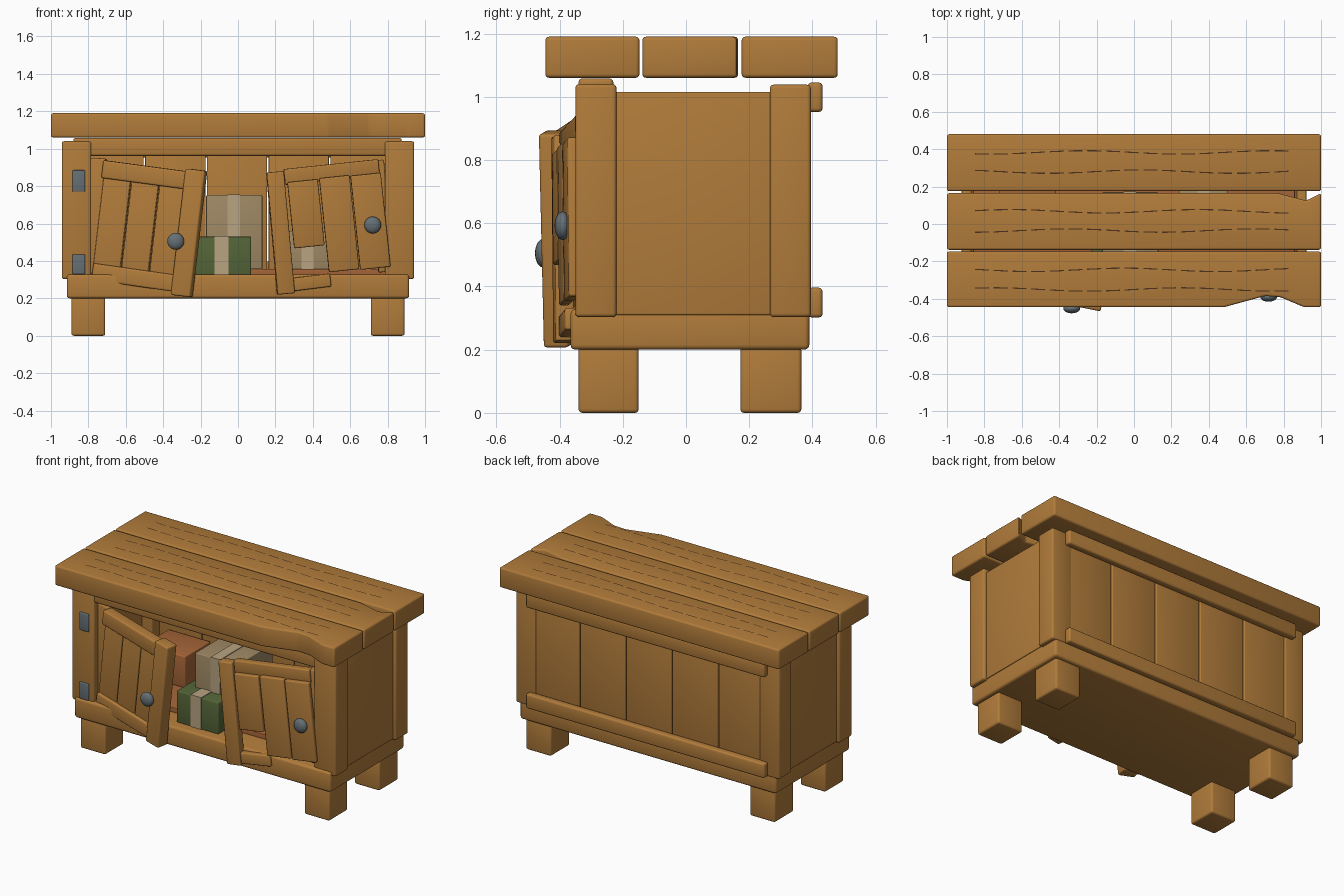
import bpy, bmesh, math
from mathutils import Matrix, Vector

if "Cube" in bpy.data.objects:
    bpy.data.objects.remove(bpy.data.objects["Cube"])


def material(name, r, g, b):
    m = bpy.data.materials.new(name)
    m.diffuse_color = (r, g, b, 1)
    m.use_nodes = True
    m.node_tree.nodes["Principled BSDF"].inputs["Base Color"].default_value = m.diffuse_color
    return m


WOOD = material("warm_wood", 0.44, 0.20, 0.043)
GRAIN = material("dark_grain", 0.07, 0.03, 0.012)
RED = material("red_brown", 0.38, 0.13, 0.04)
METAL = material("grey_metal", 0.13, 0.16, 0.175)
GREEN = material("green_carton", 0.09, 0.13, 0.04)
CARTON = material("tan_carton", 0.35, 0.25, 0.13)
TAPE = material("pale_tape", 0.48, 0.37, 0.22)


def finish(name, bm, mat):
    bmesh.ops.recalc_face_normals(bm, faces=bm.faces[:])
    me = bpy.data.meshes.new(name)
    bm.to_mesh(me)
    bm.free()
    me.materials.append(mat)
    ob = bpy.data.objects.new(name, me)
    bpy.context.scene.collection.objects.link(ob)
    return ob


def soften(bm, width):
    if width:
        bmesh.ops.bevel(bm, geom=bm.edges[:], offset=width, segments=3,
                        profile=0.5, affect='EDGES', clamp_overlap=True)


def box(name, x, y, z, mat=WOOD, bevel=0.012):
    """Box from (min, max) ranges on each axis."""
    bm = bmesh.new()
    bmesh.ops.create_cube(bm, size=1)
    for v in bm.verts:
        v.co = Vector([(r[0] + r[1]) / 2 + c * (r[1] - r[0])
                       for r, c in zip((x, y, z), v.co)])
    soften(bm, bevel)
    return finish(name, bm, mat)


def board(name, cx, cy, cz, w, t, h, tilt, slope, bevel=0.01):
    """Loose board: tilted in the door plane, door swung by its slope."""
    ob = box(name, (-w / 2, w / 2), (-t / 2, t / 2), (-h / 2, h / 2), WOOD, bevel)
    ob.matrix_world = (Matrix.Translation((cx, cy, cz))
                       @ Matrix.Rotation(math.atan(slope), 4, 'Z')
                       @ Matrix.Rotation(math.radians(tilt), 4, 'Y'))
    return ob


def plank(name, outline, z0, z1):
    """Upright extrusion of an outline seen from above."""
    bm = bmesh.new()
    f = bm.faces.new([bm.verts.new((x, y, z0)) for x, y in outline])
    ext = bmesh.ops.extrude_face_region(bm, geom=[f])
    bmesh.ops.translate(bm, vec=(0, 0, z1 - z0),
                        verts=[g for g in ext["geom"] if isinstance(g, bmesh.types.BMVert)])
    soften(bm, 0.012)
    return finish(name, bm, WOOD)


# Worktop: three planks, two of them chipped
plank("top_plank_front", [(-1, -0.445), (0.48, -0.445), (0.70, -0.385), (0.78, -0.39),
                          (0.91, -0.445), (1, -0.445), (1, -0.147), (-1, -0.147)], 1.06, 1.19)
plank("top_plank_middle", [(-1, -0.138), (1, -0.138), (1, 0.165), (0.92, 0.125),
                           (0.77, 0.165), (-1, 0.165)], 1.06, 1.19)
plank("top_plank_back", [(-1, 0.176), (1, 0.176), (1, 0.48), (-1, 0.48)], 1.06, 1.19)

# Wavy broken grain lines on the worktop
for i, gy in enumerate((-0.35, -0.245, -0.035, 0.068, 0.28, 0.383)):
    bm = bmesh.new()
    n = 68
    wave = lambda x: gy + 0.009 * math.sin(x * 6.3 + i * 1.9)
    for k in range(n):
        if k % 4 == 3:
            continue
        xa, xb = -0.85 + 1.7 * k / n, -0.85 + 1.7 * (k + 1) / n
        bm.faces.new([bm.verts.new((x, wave(x) + o, 1.1925)) for x, o in
                      ((xa, -0.003), (xb, -0.003), (xb, 0.003), (xa, 0.003))])
    finish("grain_line", bm, GRAIN)

# Base slab, feet, corner posts and side panels
box("base", (-0.915, 0.915), (-0.365, 0.39), (0.2, 0.328), bevel=0.015)
for s, side in ((-1, "left"), (1, "right")):
    def mirrored(a, b):
        return tuple(sorted((s * a, s * b)))
    box("front_foot_" + side, mirrored(0.71, 0.89), (-0.34, -0.15), (0, 0.21))
    box("back_foot_" + side, mirrored(0.71, 0.89), (0.172, 0.365), (0, 0.21))
    box("front_post_" + side, mirrored(0.785, 0.942), (-0.35, -0.22), (0.303, 1.04))
    box("back_post_" + side, mirrored(0.80, 0.942), (0.265, 0.395), (0.303, 1.038))
    box("side_panel_" + side, mirrored(0.87, 0.922), (-0.24, 0.29), (0.31, 1.015), bevel=0.005)

# Back wall of planks with thin gaps, and its rails
edges = (-0.83, -0.5, -0.17, 0.16, 0.49, 0.83)
for a, b in zip(edges, edges[1:]):
    box("back_plank", (a + 0.004, b - 0.004), (0.34, 0.388), (0.31, 1.03), bevel=0.005)
for z in ((0.302, 0.396), (0.952, 1.045)):
    box("back_rail", (-0.86, 0.845), (0.385, 0.432), z)
box("front_top_rail", (-0.88, 0.875), (-0.34, -0.23), (0.962, 1.058))

# Inner floor
box("inner_floor", (-0.86, 0.86), (-0.2, 0.34), (0.32, 0.358), RED, 0.004)


# Left door, sagging and swung outward
def left_y(x):
    return -0.415 - 0.2 * (x + 0.22)


for name, x, z, w, t, h, tilt, dy in (
        ("left_door_top_rail", -0.497, 0.861, 0.46, 0.07, 0.095, 7.5, 0),
        ("left_door_bottom_rail", -0.555, 0.312, 0.45, 0.07, 0.09, 8, 0),
        ("left_door_stile", -0.262, 0.55, 0.108, 0.08, 0.68, 6.8, -0.003),
        ("left_door_hinge_stile", -0.765, 0.64, 0.085, 0.05, 0.62, 4, 0.02)):
    board(name, x, left_y(x) + dy, z, w, t, h, tilt, -0.2)
for x, z in ((-0.672, 0.60), (-0.522, 0.58), (-0.372, 0.56)):
    board("left_door_slat", x, left_y(x) + 0.005, z, 0.147, 0.04, 0.56, 6.8, -0.2, 0.006)


# Right door, broken frame with slats nailed on the face
def right_y(x):
    return -0.39 + 0.1 * (x - 0.22)


for name, x, z, w, t, h, tilt, dy in (
        ("right_door_stile", 0.227, 0.55, 0.092, 0.06, 0.655, -5.2, 0),
        ("right_door_top_rail", 0.50, 0.875, 0.51, 0.05, 0.085, -6, 0.012),
        ("right_door_bottom_rail", 0.395, 0.286, 0.20, 0.05, 0.07, -7, 0.005),
        ("right_door_hinge_stile", 0.765, 0.64, 0.07, 0.05, 0.60, -4, 0.03),
        ("right_door_slat_short", 0.363, 0.652, 0.163, 0.035, 0.355, -6, -0.022),
        ("right_door_slat_middle", 0.541, 0.599, 0.163, 0.035, 0.505, -6, -0.022),
        ("right_door_slat_outer", 0.708, 0.612, 0.163, 0.035, 0.505, -6, -0.022)):
    board(name, x, right_y(x) + dy, z, w, t, h, tilt, 0.1, 0.008)

# Round knobs and hinge plates
for side, pos in (("left", (-0.333, -0.452, 0.505)), ("right", (0.72, -0.39, 0.592))):
    bm = bmesh.new()
    bmesh.ops.create_uvsphere(bm, u_segments=20, v_segments=12, radius=0.045)
    bmesh.ops.scale(bm, vec=(1, 0.57, 1), verts=bm.verts)
    bmesh.ops.translate(bm, vec=pos, verts=bm.verts)
    finish("knob_" + side, bm, METAL)
for z in ((0.77, 0.885), (0.328, 0.435)):
    box("hinge_plate", (-0.885, -0.818), (-0.359, -0.34), z, METAL, 0.005)


# Stored cartons, each wrapped with a strip of tape
def carton(name, x, y, z, mat, tape_x):
    box(name, x, y, z, mat, 0.006)
    box(name + "_tape", tape_x, (y[0] - 0.004, y[1] + 0.004), (z[0], z[1] + 0.004), TAPE, 0)


carton("green_carton", (-0.23, 0.07), (-0.30, -0.02), (0.326, 0.53), GREEN, (-0.125, -0.05))
carton("tall_carton", (-0.17, 0.13), (-0.196, 0.17), (0.356, 0.752), CARTON, (-0.055, 0.012))
carton("small_carton", (0.24, 0.50), (-0.05, 0.22), (0.356, 0.56), CARTON, (0.34, 0.405))
box("red_carton", (-0.72, -0.42), (0.06, 0.32), (0.356, 0.56), RED, 0.006)

# Smooth the rounded edges
bpy.ops.object.select_all(action='DESELECT')
for ob in bpy.context.scene.objects:
    ob.select_set(True)
    bpy.context.view_layer.objects.active = ob
bpy.ops.object.shade_smooth_by_angle(angle=math.radians(35))
